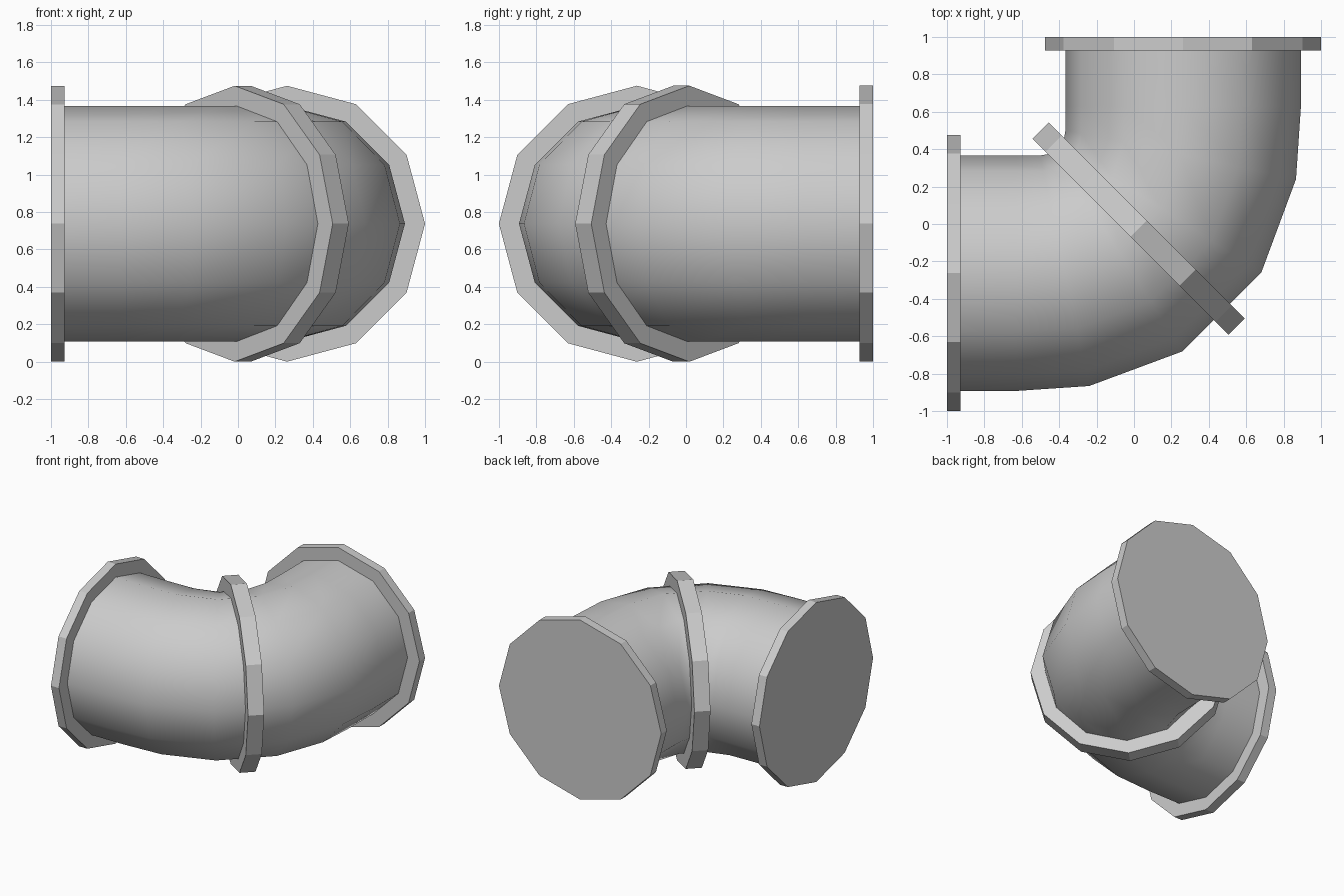
import bpy, bmesh, math
from mathutils import Vector

if "Cube" in bpy.data.objects:
    bpy.data.objects.remove(bpy.data.objects["Cube"])

SIDES = 12
AXIS_Z = 0.7375


def ring(bm, x, y, angle, radius):
    """12-sided ring in the vertical plane facing the heading (degrees)."""
    a = math.radians(angle)
    side = Vector((math.sin(a), -math.cos(a), 0))
    verts = []
    for i in range(SIDES):
        t = math.tau * i / SIDES
        p = Vector((x, y, AXIS_Z)) + side * (radius * math.cos(t))
        p.z += radius * math.sin(t)
        verts.append(bm.verts.new(p))
    return verts


def loft(name, stations, smooth=False, cap=True):
    bm = bmesh.new()
    rings = [ring(bm, *s) for s in stations]
    for a, b in zip(rings, rings[1:]):
        for i in range(SIDES):
            j = (i + 1) % SIDES
            bm.faces.new((a[i], a[j], b[j], b[i]))
    if cap:
        bm.faces.new(rings[0])
        bm.faces.new(rings[-1])
    bmesh.ops.recalc_face_normals(bm, faces=bm.faces)
    for f in bm.faces:
        f.smooth = smooth
    mesh = bpy.data.meshes.new(name)
    bm.to_mesh(mesh)
    bm.free()
    obj = bpy.data.objects.new(name, mesh)
    bpy.context.collection.objects.link(obj)
    return obj


# Elbow pipe: first half of the path, then mirrored across the diagonal
R = 0.63
half = [(-0.999, -0.2625, 0), (-0.63, -0.2625, 0),
        (-0.371, -0.25, 12), (-0.08, -0.15, 32.6)]
other = [(-y, -x, 90 - a) for x, y, a in reversed(half)]
loft("elbow_pipe", [(*s, R) for s in half + other], smooth=True, cap=False)

# End flanges
F = 0.7375
loft("inlet_flange", [(-1, -0.2625, 0, F), (-0.927, -0.2625, 0, F)])
loft("outlet_flange", [(0.2625, 0.927, 90, F), (0.2625, 1, 90, F)])

# Middle collar, set diagonally across the bend
c, h = 0.025, 0.043
loft("middle_collar", [(c - h, -c - h, 45, F + 0.004), (c + h, -c + h, 45, F + 0.004)])
bpy.data.objects["middle_collar"].scale.z = 1.0
for v in bpy.data.objects["middle_collar"].data.vertices:
    v.co.z = AXIS_Z + (v.co.z - AXIS_Z) * F / (F + 0.004)
